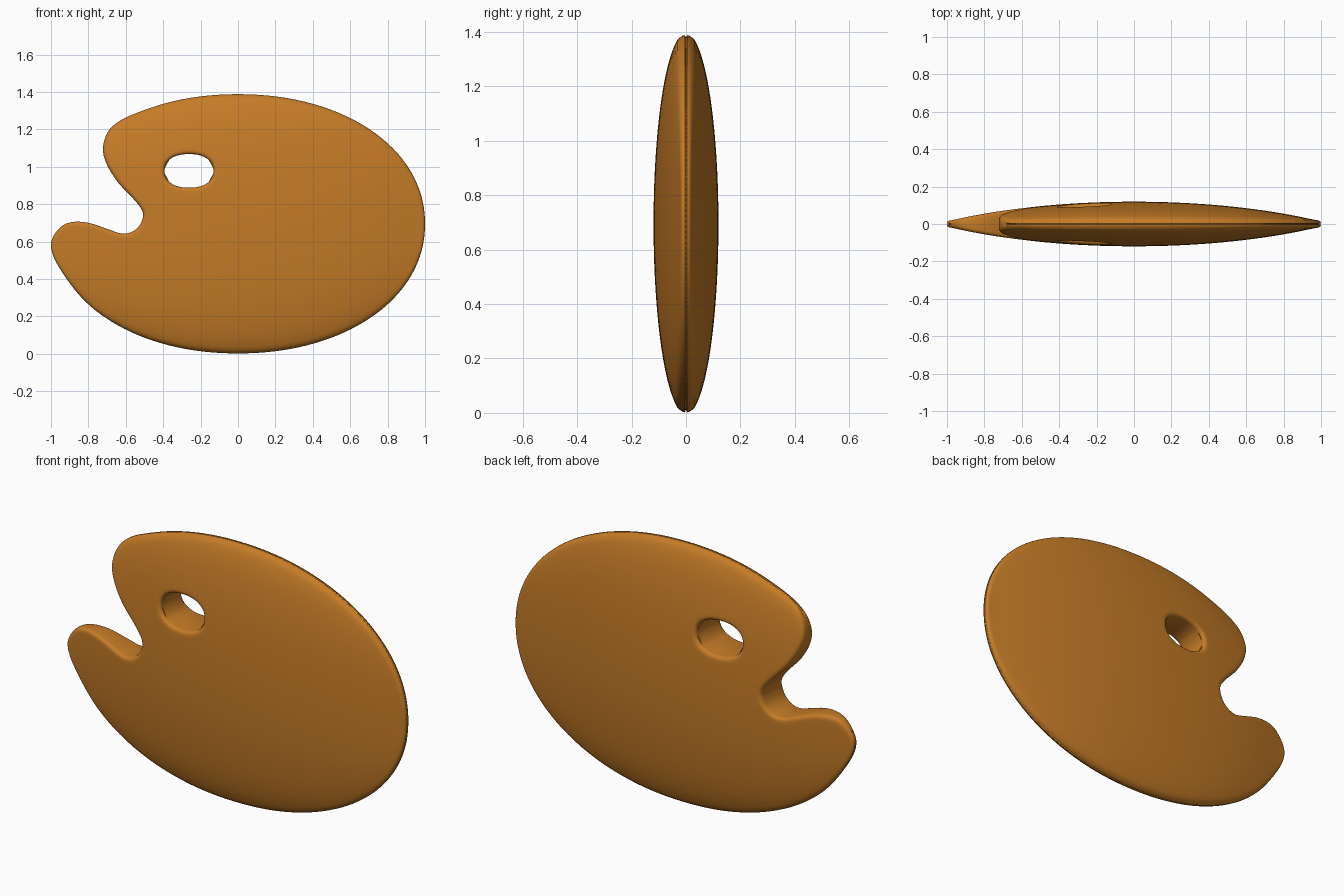
import bpy, bmesh, math
from mathutils import Vector as V, kdtree
from mathutils.geometry import delaunay_2d_cdt

if "Cube" in bpy.data.objects:
    bpy.data.objects.remove(bpy.data.objects["Cube"])

CZ, RX, RZ, N = 0.695, 1.0, 0.693, 2.08


def oval(cx, cz, rx, rz, n, t):
    c, s = math.cos(t), math.sin(t)
    return V((cx + rx * math.copysign(abs(c) ** (2 / n), c),
              cz + rz * math.copysign(abs(s) ** (2 / n), s)))


def radius(p):
    return (abs(p.x / RX) ** N + abs((p.y - CZ) / RZ) ** N) ** (1 / N)


def smooth_loop(pts, steps):
    # closed Catmull-Rom curve
    out, n = [], len(pts)
    for i in range(n):
        a, b, c, d = (pts[(i + k) % n] for k in (-1, 0, 1, 2))
        for j in range(steps):
            t = j / steps
            out.append(0.5 * (2 * b + (c - a) * t + (2 * a - 5 * b + 4 * c - d) * t * t
                              + (3 * b - a - 3 * c + d) * t ** 3))
    return out


def inward(loop, sign):
    n, res = len(loop), []
    for i in range(n):
        t = (loop[(i + 1) % n] - loop[i - 1]).normalized()
        res.append(V((-t.y, t.x)) * sign)
    return res


# Outline: oval rim plus the hand notch on the left
t0, t1 = math.pi + 0.45, 2 * math.pi + 2.1
rim = [oval(0, CZ, RX, RZ, N, t0 + (t1 - t0) * i / 30) for i in range(31)]
notch = [(-.63, 1.247), (-.697, 1.185), (-.722, 1.094), (-.70, 1.01), (-.642, .917),
         (-.567, .837), (-.519, .778), (-.508, .735), (-.529, .682), (-.572, .65),
         (-.626, .644), (-.70, .668), (-.79, .698), (-.872, .706), (-.936, .687),
         (-.984, .634), (-1.0, .575), (-.975, .495)]
outer = smooth_loop(rim + [V(p) for p in notch], 6)

# Thumb hole
HX, HZ, HRX, HRZ = -.262, .978, .131, .09
hole = [oval(HX, HZ, HRX, HRZ, 2.25, 2 * math.pi * i / 56) for i in range(56)]

# Points: both outlines, rounding rings next to them, and an inner grid
border = outer + hole
norms = inward(outer, 1) + inward(hole, -1)
no, nh = len(outer), len(hole)
edges = [(i, (i + 1) % no) for i in range(no)]
edges += [(no + i, no + (i + 1) % nh) for i in range(nh)]
kd = kdtree.KDTree(len(border))
for i, p in enumerate(border):
    kd.insert((p.x, p.y, 0), i)
kd.balance()
pts = list(border)
for d in (.002, .006, .012, .02, .035):
    pts += [p + n * d for p, n in zip(border, norms)]
for i in range(-25, 26):
    for j in range(0, 36):
        p = V((i * .04 + (j % 2) * .02, j * .04))
        co, k, d = kd.find((p.x, p.y, 0))
        if d > .05 and (p - border[k]).dot(norms[k]) > 0:
            pts.append(p)

verts, _, faces, *_ = delaunay_2d_cdt(pts, edges, [], 1, 1e-6)


def half_thickness(p):
    # lens shape with a rounded rim
    lens = .118 * max(0, 1 - p.x ** 2) ** .3 * math.sqrt(max(0, 1 - radius(p) ** 2))
    h = math.hypot(lens, .018)
    r = min(.02, h * .8)
    d = min(kd.find((p.x, p.y, 0))[2], r)
    return h - r * (1 - math.sqrt(max(0, 1 - (1 - d / r) ** 2)))


# Front half of the board
bm = bmesh.new()
bv = [bm.verts.new((p.x, -half_thickness(p), p.y)) for p in verts]
for f in faces:
    c = sum((verts[i] for i in f), V((0, 0))) / len(f)
    if ((c.x - HX) / HRX) ** 2 + ((c.y - HZ) / HRZ) ** 2 > .98 or \
            abs((c.x - HX) / HRX) ** 2.25 + abs((c.y - HZ) / HRZ) ** 2.25 > 1:
        bm.faces.new([bv[i] for i in f])
bmesh.ops.delete(bm, geom=[v for v in bm.verts if not v.link_faces], context='VERTS')

# Edge walls down to the middle, with a fine groove along the outer rim
ext = bmesh.ops.extrude_edge_only(bm, edges=[e for e in bm.edges if e.is_boundary])
for v in ext['geom']:
    if isinstance(v, bmesh.types.BMVert):
        v.co.y = 0
        if radius(V((v.co.x, v.co.z))) > .985:
            v.co.x *= .988
            v.co.z = CZ + (v.co.z - CZ) * .985
bmesh.ops.recalc_face_normals(bm, faces=bm.faces)
if sum(f.normal.y * f.calc_area() for f in bm.faces) > 0:
    bmesh.ops.reverse_faces(bm, faces=bm.faces)

me = bpy.data.meshes.new("palette_board")
bm.to_mesh(me)
bm.free()
board = bpy.data.objects.new("palette_board", me)
bpy.context.collection.objects.link(board)

mat = bpy.data.materials.new("warm_wood")
mat.diffuse_color = (.56, .2, .02, 1)
mat.use_nodes = True
mat.node_tree.nodes["Principled BSDF"].inputs["Base Color"].default_value = mat.diffuse_color
me.materials.append(mat)

bpy.context.view_layer.objects.active = board
board.select_set(True)
bpy.ops.object.shade_smooth_by_angle(angle=math.radians(60))

# Back half
mir = board.modifiers.new("back_half", 'MIRROR')
mir.use_axis = (False, True, False)
mir.merge_threshold = .0005
